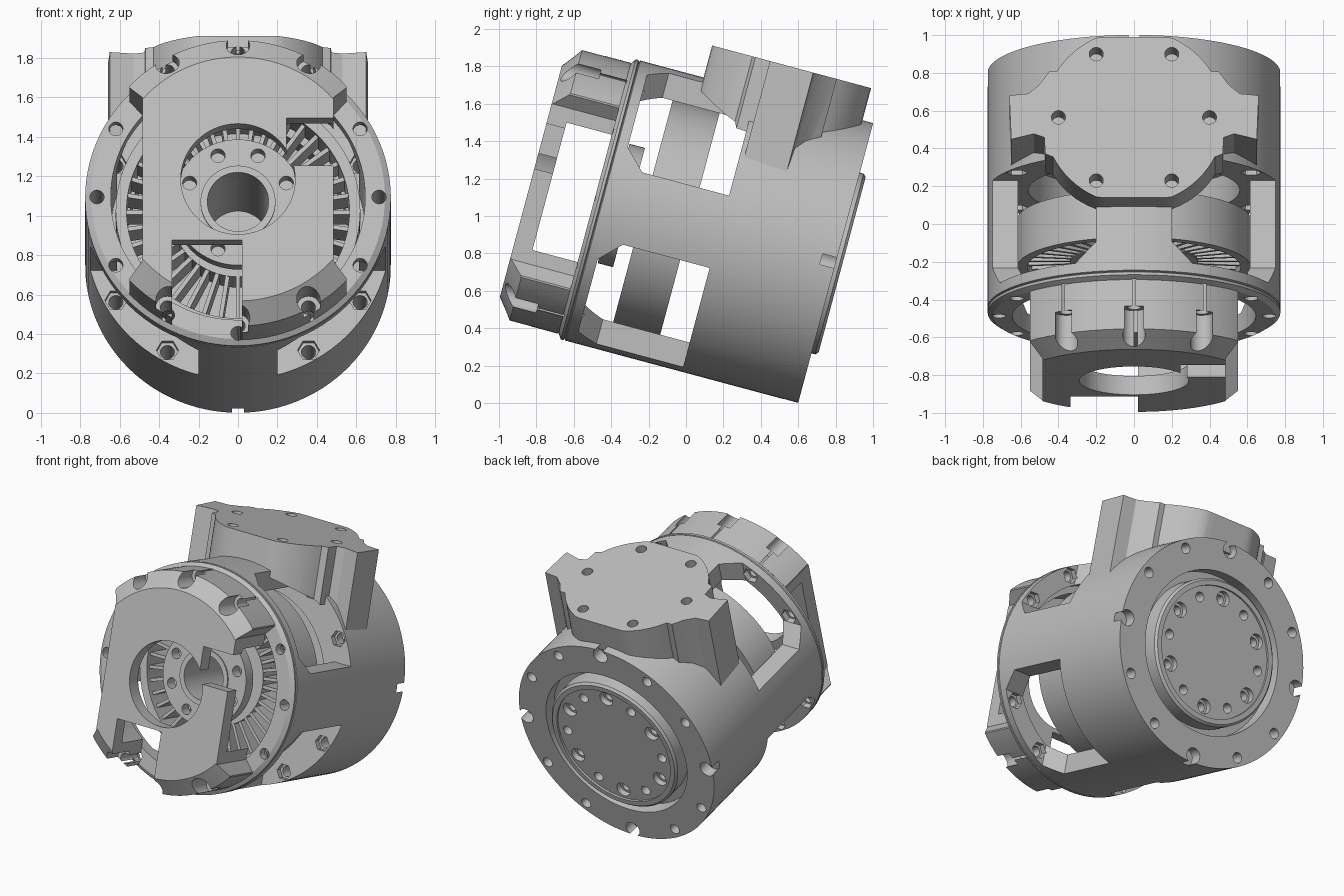
import bpy, bmesh
from math import cos, sin, pi, radians
from mathutils import Matrix

cube = bpy.data.objects.get("Cube")
if cube:
    bpy.data.objects.remove(cube)

grey = bpy.data.materials.new("machined_grey")
grey.use_nodes = True
colour = (0.52, 0.52, 0.52, 1)
grey.diffuse_color = colour
grey.node_tree.nodes["Principled BSDF"].inputs["Base Color"].default_value = colour

# Build frame: x across, y along the barrel towards the rear, z up from its axis
TILT = Matrix.Translation((0, 0.241, 0.899)) @ Matrix.Rotation(radians(-15), 4, "X")
R, BORE, BOLT_R = 0.775, 0.645, 0.715
FRONT, PLATE_BACK, FLANGE = -1.108, -1.005, -0.755
WIN_FRONT, WIN_BACK, REAR = -0.655, -0.065, 0.579
parts = []


def finish(name, bm):
    bmesh.ops.remove_doubles(bm, verts=bm.verts, dist=1e-5)
    bmesh.ops.recalc_face_normals(bm, faces=bm.faces)
    mesh = bpy.data.meshes.new(name)
    bm.to_mesh(mesh)
    bm.free()
    ob = bpy.data.objects.new(name, mesh)
    bpy.context.scene.collection.objects.link(ob)
    return ob


def loft(bm, rings):
    """Skin a stack of equal point rings and cap both ends."""
    rows = [[bm.verts.new(p) for p in ring] for ring in rings]
    n = len(rows[0])
    for a, b in zip(rows, rows[1:]):
        for i in range(n):
            j = (i + 1) % n
            bm.faces.new((a[i], a[j], b[j], b[i]))
    bm.faces.new(rows[0][::-1])
    bm.faces.new(rows[-1])


def lathe(name, profile, steps=96):
    """Turn a closed (radius, y) profile around the barrel axis."""
    bm = bmesh.new()
    rows = []
    for i in range(steps):
        a = 2 * pi * i / steps
        rows.append([bm.verts.new((r * cos(a), y, r * sin(a))) for r, y in profile])
    n = len(profile)
    for i in range(steps):
        a, b = rows[i], rows[(i + 1) % steps]
        for k in range(n):
            m = (k + 1) % n
            if profile[k][0] == 0 and profile[m][0] == 0:
                continue
            bm.faces.new((a[k], a[m], b[m], b[k]))
    bmesh.ops.dissolve_degenerate(bm, dist=1e-6, edges=bm.edges)
    return finish(name, bm)


def disc(name, r, y0, y1):
    return pins([(0, 0)], r, y0, y1, 96, name)


def pins(centres, r, lo, hi, sides=20, name="cutter", upright=False):
    """Parallel round or hexagonal pins in one mesh."""
    bm = bmesh.new()
    for u, v in centres:
        circle = [(u + r * cos(2 * pi * i / sides), v + r * sin(2 * pi * i / sides))
                  for i in range(sides)]
        loft(bm, [[(p, q, t) if upright else (p, t, q) for p, q in circle]
                  for t in (lo, hi)])
    return finish(name, bm)


def prism(points, lo, hi, upright=False, name="cutter"):
    bm = bmesh.new()
    loft(bm, [[(p, q, t) if upright else (p, t, q) for p, q in points] for t in (lo, hi)])
    return finish(name, bm)


def box(x0, x1, y0, y1, z0, z1):
    return prism([(x0, z0), (x1, z0), (x1, z1), (x0, z1)], y0, y1)


def circle_of(count, r, start=0.0):
    return [(r * cos(start + 2 * pi * i / count), r * sin(start + 2 * pi * i / count))
            for i in range(count)]


def carve(ob, *tools, op="DIFFERENCE"):
    """Apply boolean tools at once and discard them."""
    for tool in tools:
        mod = ob.modifiers.new("carve", "BOOLEAN")
        mod.operation, mod.object, mod.solver = op, tool, "EXACT"
        bpy.context.view_layer.update()
        graph = bpy.context.evaluated_depsgraph_get()
        mesh = bpy.data.meshes.new_from_object(ob.evaluated_get(graph))
        ob.modifiers.clear()
        ob.data = mesh
        bpy.data.objects.remove(tool)


def keep(ob):
    parts.append(ob)
    return ob


# Barrel shell with front flange, seam groove and rear annulus
shell = keep(lathe("barrel_shell", [
    (BORE, FLANGE), (R - 0.03, FLANGE), (R, FLANGE + 0.02), (R, -0.72), (R - 0.01, -0.715),
    (R, -0.71), (R, REAR), (0.56, REAR), (0.56, WIN_BACK), (BORE, WIN_BACK)]))
# Four windows with splayed front corners
for sx in (-1, 1):
    for sz in (-1, 1):
        bm = bmesh.new()
        loft(bm, [[(sx * p, y, sz * q) for p, q in ((s, s), (1, s), (1, 1), (s, 1))]
                  for y, s in ((WIN_FRONT, 0.31), (-0.545, 0.2), (WIN_BACK, 0.2))])
        carve(shell, finish("cutter", bm))
# Bolt holes, hexagon pockets beside the windows, rear counterbores
bolts = circle_of(12, BOLT_R)
window_bolts = [p for i, p in enumerate(bolts) if i % 3]
carve(shell,
      pins(bolts, 0.036, -0.9, 0.7),
      pins(window_bolts, 0.056, WIN_BACK - 0.05, WIN_BACK + 0.04, 6),
      pins(window_bolts, 0.056, WIN_FRONT - 0.04, WIN_FRONT + 0.04, 6),
      pins(circle_of(4, 0.728), 0.055, REAR - 0.08, 0.7))

# Front housing: chamfered drum with flat, waisted sides
housing = keep(lathe("front_housing", [
    (0, FRONT), (0.64, FRONT), (0.75, -1.025), (0.75, FLANGE), (0, FLANGE)]))
side = [(0.55, -0.9), (0.55, -0.5), (0.485, -0.43), (0.485, 0.43), (0.55, 0.5), (0.55, 0.9)]
carve(housing, prism(side + [(-x, z) for x, z in reversed(side)], -1.2, -0.7), op="INTERSECT")
carve(housing,
      disc("cutter", 0.6, PLATE_BACK, -0.7),
      box(-1, 1, PLATE_BACK, -0.7, -0.35, 0.35),
      disc("cutter", 0.29, -1.2, -0.9),
      box(0.245, 0.8, -1.2, -0.95, 0.07, 0.32),
      box(-0.335, 0.02, -1.2, -0.7, -0.9, -0.32),
      pins(bolts, 0.036, -1.2, -0.7),
      pins(bolts, 0.06, -1.2, -0.9))

# Mounting platform on top with two side wings
round_part = [p for p in circle_of(72, 0.48)]
platform = keep(prism([(x, 0.08 + max(-0.44, min(0.44, y))) for x, y in round_part],
                      0.2, 0.952, True, "mounting_platform"))
half = [(0.42, -0.14), (0.47, -0.12), (0.475, -0.03), (0.53, -0.01), (0.65, -0.04),
        (0.66, 0.2), (0.56, 0.21), (0.5, 0.26), (0.45, 0.33)]
carve(platform, prism(half + [(-x, y) for x, y in reversed(half)], 0.2, 0.952, True), op="UNION")
mount_holes = [(x, y + 0.08) for x, y in circle_of(6, 0.4)]
carve(platform,
      disc("cutter", 0.73, -1, 1),
      pins(mount_holes, 0.037, 0.82, 1.1, upright=True))

# Rear output disc with raised rim and bolt circle
output = keep(lathe("output_disc", [
    (0, 0.1), (0.575, 0.1), (0.575, 0.48), (0.5, 0.48), (0.5, 0.6), (0.485, 0.615),
    (0.45, 0.615), (0.45, 0.6), (0, 0.6)]))
carve(output,
      pins(circle_of(12, 0.38), 0.034, 0.5, 0.7),
      pins(circle_of(6, 0.38, pi / 6), 0.052, 0.56, 0.7))

# Central tube, front hub flange and rotor hub
tube = keep(lathe("centre_tube", [
    (0.155, -0.66), (0.19, -0.66), (0.19, 0.11), (0.155, 0.11)], 64))
hub = keep(lathe("hub_flange", [
    (0.18, -0.65), (0.33, -0.65), (0.33, -0.565), (0.18, -0.565)], 64))
carve(hub, pins(circle_of(8, 0.265, pi / 8), 0.036, -0.7, -0.5))
keep(lathe("rotor_hub", [(0.18, -0.46), (0.34, -0.46), (0.34, -0.25), (0.18, -0.25)], 64))

# Rotor rim with radial blades
keep(lathe("rotor_rim", [(0.565, -0.488), (0.62, -0.488), (0.62, -0.228), (0.565, -0.228)]))
bm = bmesh.new()
COUNT = 40
for i in range(COUNT):
    turn = Matrix.Rotation(2 * pi * i / COUNT, 4, "Y")
    shape = (Matrix.Translation((0.455, -0.355, 0)) @ Matrix.Diagonal((0.24, 0.2, 0.022, 1)))
    bmesh.ops.create_cube(bm, size=1, matrix=turn @ shape)
keep(finish("rotor_blades", bm))

# Tilt everything into place, colour and shade
bpy.ops.object.select_all(action="DESELECT")
for ob in parts:
    ob.matrix_world = TILT
    ob.data.materials.clear()
    ob.data.materials.append(grey)
    ob.select_set(True)
bpy.context.view_layer.objects.active = shell
bpy.ops.object.shade_smooth_by_angle(angle=radians(30))
